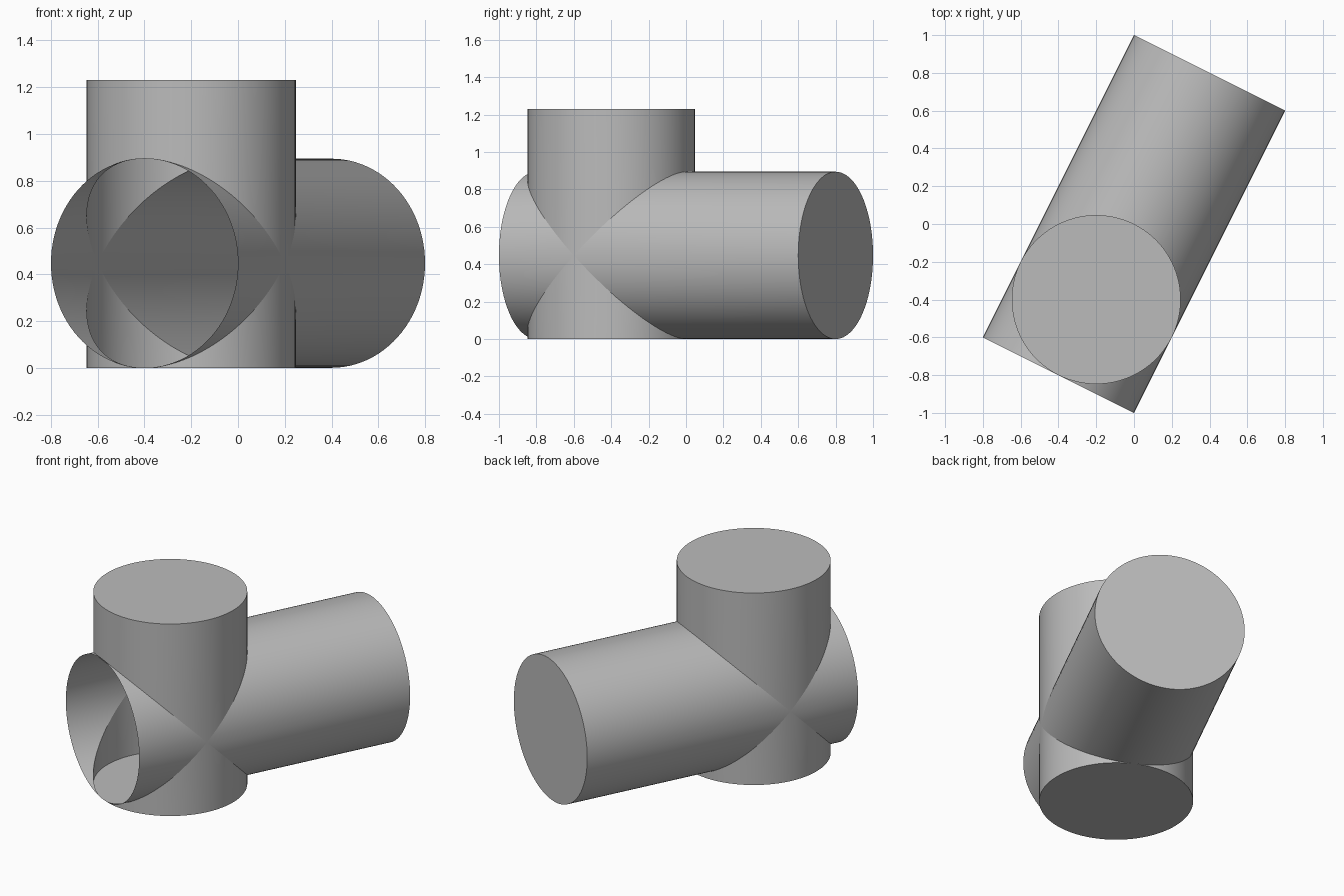
import bpy, bmesh, math

# Remove the default cube
cube = bpy.data.objects.get("Cube")
if cube:
    bpy.data.objects.remove(cube, do_unlink=True)

R = math.sqrt(0.2)      # both pipes share one radius
HEIGHT = 1.23           # riser height
SEGMENTS = 96

grey = bpy.data.materials.new("plain grey")
grey.use_nodes = True
colour = (0.5, 0.5, 0.5, 1)
grey.diffuse_color = colour
grey.node_tree.nodes["Principled BSDF"].inputs["Base Color"].default_value = colour


def main_point(angle, along):
    return (R * math.cos(angle), along, R + R * math.sin(angle))


def riser_point(angle, z):
    # the angle runs backwards so that faces wind outwards
    return (R * math.cos(angle), -R * math.sin(angle), z)


def build_pipe(name, point, centre, start, end, cap_ends):
    """Pipe wall with the part inside the other pipe left out, plus flat caps."""
    bm = bmesh.new()
    angles = [2 * math.pi * i / SEGMENTS for i in range(SEGMENTS)]

    def mitre(angle):
        return R * abs(math.sin(angle))

    for i, a in enumerate(angles):
        b = angles[(i + 1) % SEGMENTS]
        spans = (
            ((start, centre - mitre(a)), (start, centre - mitre(b))),
            ((centre + mitre(a), end), (centre + mitre(b), end)),
        )
        for (a0, a1), (b0, b1) in spans:
            corners = [point(a, a0), point(a, a1), point(b, b1), point(b, b0)]
            bm.faces.new([bm.verts.new(c) for c in corners])

    for level in cap_ends:
        order = angles if level == start else angles[::-1]
        bm.faces.new([bm.verts.new(point(a, level)) for a in order])

    bmesh.ops.remove_doubles(bm, verts=bm.verts, dist=1e-5)
    bmesh.ops.dissolve_degenerate(bm, edges=bm.edges, dist=1e-5)
    mesh = bpy.data.meshes.new(name)
    bm.to_mesh(mesh)
    bm.free()
    mesh.materials.append(grey)

    obj = bpy.data.objects.new(name, mesh)
    bpy.context.collection.objects.link(obj)
    obj.location = (-0.2, -0.4, 0)
    obj.rotation_euler.z = -math.atan2(1, 2)

    bpy.ops.object.select_all(action='DESELECT')
    obj.select_set(True)
    bpy.context.view_layer.objects.active = obj
    bpy.ops.object.shade_smooth_by_angle(angle=math.radians(30))
    return obj


# Lying pipe: open at the front, closed at the back
build_pipe("main_pipe", main_point, 0, -R, 3 * R, [3 * R])

# Upright pipe crossing it: closed at both ends
build_pipe("riser_pipe", riser_point, R, 0, HEIGHT, [0, HEIGHT])
